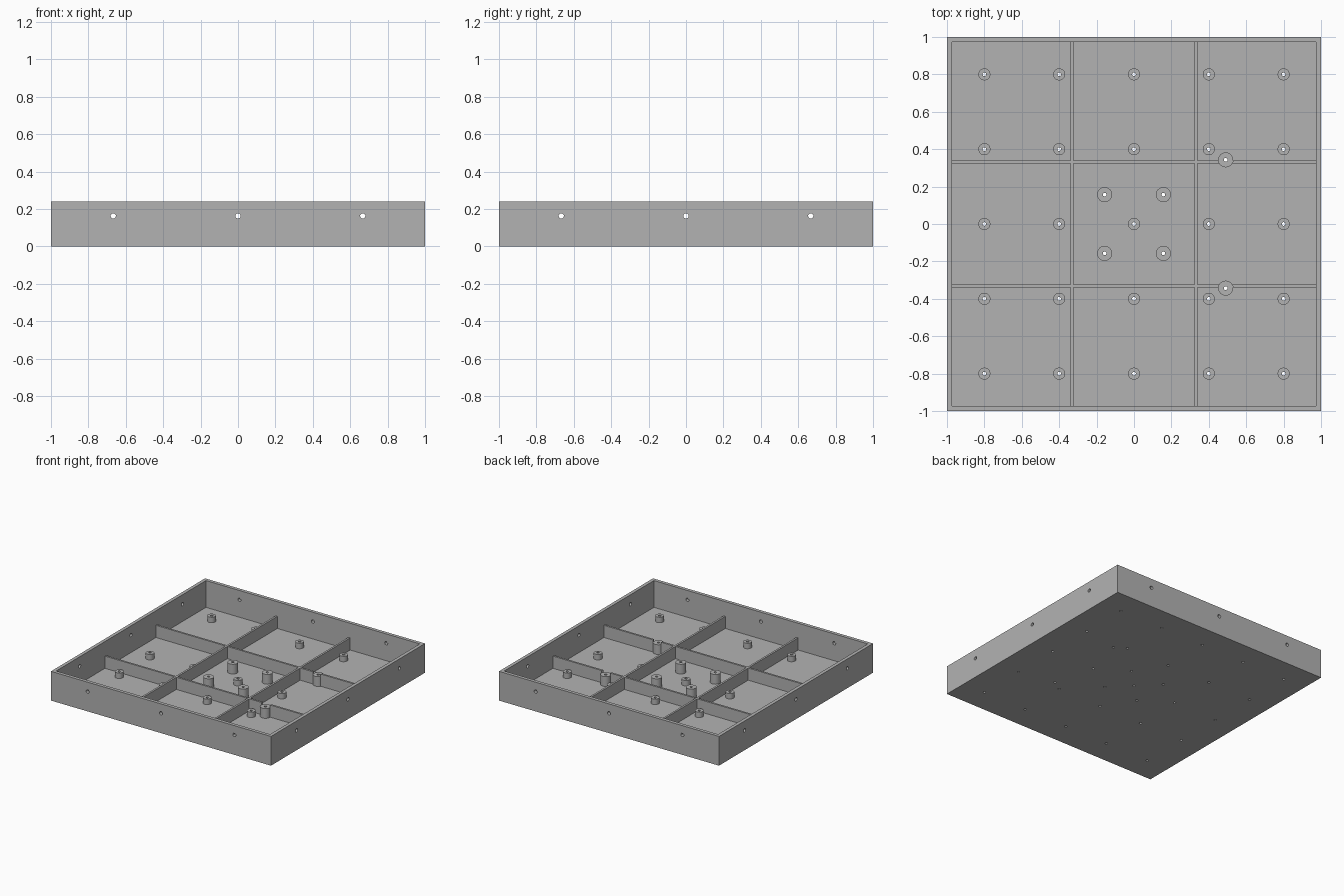
import bpy, bmesh, math
from mathutils import Matrix, Vector

if "Cube" in bpy.data.objects:
    bpy.data.objects.remove(bpy.data.objects["Cube"], do_unlink=True)

HEIGHT, WALL, FLOOR = 0.24, 0.028, 0.02
RIB_POS, RIB_THICK, RIB_TOP = 0.331, 0.016, 0.12
SHORT_R, SHORT_TOP = 0.032, 0.065
TALL_R, TALL_TOP = 0.04, 0.1
PIN_R = 0.01

grey = bpy.data.materials.new("plain grey")
grey.use_nodes = True
colour = (0.45, 0.45, 0.45, 1)
grey.diffuse_color = colour
grey.node_tree.nodes["Principled BSDF"].inputs["Base Color"].default_value = colour


def finish(name, bm):
    mesh = bpy.data.meshes.new(name)
    bm.to_mesh(mesh)
    bm.free()
    mesh.materials.append(grey)
    obj = bpy.data.objects.new(name, mesh)
    bpy.context.collection.objects.link(obj)
    return obj


def add_box(bm, low, high):
    low, high = Vector(low), Vector(high)
    matrix = Matrix.Translation((low + high) / 2) @ Matrix.Diagonal((*(high - low), 1))
    bmesh.ops.create_cube(bm, size=1, matrix=matrix)


def add_rod(bm, centre, radius, length, turn=Matrix(), sides=32):
    bmesh.ops.create_cone(bm, cap_ends=True, segments=sides, radius1=radius, radius2=radius,
                          depth=length, matrix=Matrix.Translation(centre) @ turn)


def select_only(obj):
    bpy.ops.object.select_all(action='DESELECT')
    obj.select_set(True)
    bpy.context.view_layer.objects.active = obj


def cut(obj, cutter):
    mod = obj.modifiers.new("cut", 'BOOLEAN')
    mod.operation, mod.solver, mod.object = 'DIFFERENCE', 'EXACT', cutter
    select_only(obj)
    bpy.ops.object.modifier_apply(modifier=mod.name)


# Post positions
grid = [i * 0.4 for i in range(-2, 3)]
short_spots = [(x, y) for x in grid for y in grid]
centre_spots = [(x, y) for x in (-0.157, 0.157) for y in (-0.157, 0.157)]
rib_spots = [(0.49, 0.343), (0.49, -0.343)]

# Open tray: solid block hollowed from above
bm = bmesh.new()
add_box(bm, (-1, -1, 0), (1, 1, HEIGHT))
tray = finish("tray", bm)
bm = bmesh.new()
inner = 1 - WALL
add_box(bm, (-inner, -inner, FLOOR), (inner, inner, HEIGHT + 0.1))
hollow = finish("hollow_cutter", bm)

# Dividing ribs, crossing in both directions
bm = bmesh.new()
half = RIB_THICK / 2
for p in (-RIB_POS, RIB_POS):
    add_box(bm, (p - half, -inner, FLOOR), (p + half, inner, RIB_TOP))
    spans = [-inner, -RIB_POS - half, -RIB_POS + half, RIB_POS - half, RIB_POS + half, inner]
    for a, b in zip(spans[::2], spans[1::2]):
        add_box(bm, (a, p - half, FLOOR), (b, p + half, RIB_TOP))
ribs = finish("dividing_ribs", bm)

# Clearance in the ribs for the two posts that sit on them
bm = bmesh.new()
for x, y in rib_spots:
    add_rod(bm, (x, y, FLOOR), TALL_R, 0.5)
rib_clearance = finish("rib_clearance_cutter", bm)


# Standing posts
def make_posts(name, spots, radius, top):
    bm = bmesh.new()
    for x, y in spots:
        add_rod(bm, (x, y, (FLOOR + top) / 2), radius, top - FLOOR)
    return finish(name, bm)


posts = [make_posts("short_posts", short_spots, SHORT_R, SHORT_TOP),
         make_posts("centre_posts", centre_spots, TALL_R, TALL_TOP),
         make_posts("rib_posts", rib_spots, TALL_R, TALL_TOP)]

# Vertical drill through posts and floor
bm = bmesh.new()
for x, y in short_spots + centre_spots + rib_spots:
    add_rod(bm, (x, y, 0.1), PIN_R, 0.5, sides=16)
drill = finish("post_drill_cutter", bm)

# Side holes through all four walls
bm = bmesh.new()
for p in (-0.667, 0, 0.667):
    for side in (-1, 1):
        add_rod(bm, (p, side, 0.163), 0.014, 0.2, Matrix.Rotation(math.pi / 2, 4, 'X'), 24)
        add_rod(bm, (side, p, 0.163), 0.014, 0.2, Matrix.Rotation(math.pi / 2, 4, 'Y'), 24)
side_drill = finish("side_drill_cutter", bm)

for cutter in (hollow, drill, side_drill):
    cut(tray, cutter)
cut(ribs, rib_clearance)
for post in posts:
    cut(post, drill)
for cutter in (hollow, rib_clearance, drill, side_drill):
    bpy.data.objects.remove(cutter, do_unlink=True)

# Smooth round sides, crisp edges
for obj in [tray, ribs] + posts:
    select_only(obj)
    bpy.ops.object.shade_smooth_by_angle(angle=math.radians(30))
